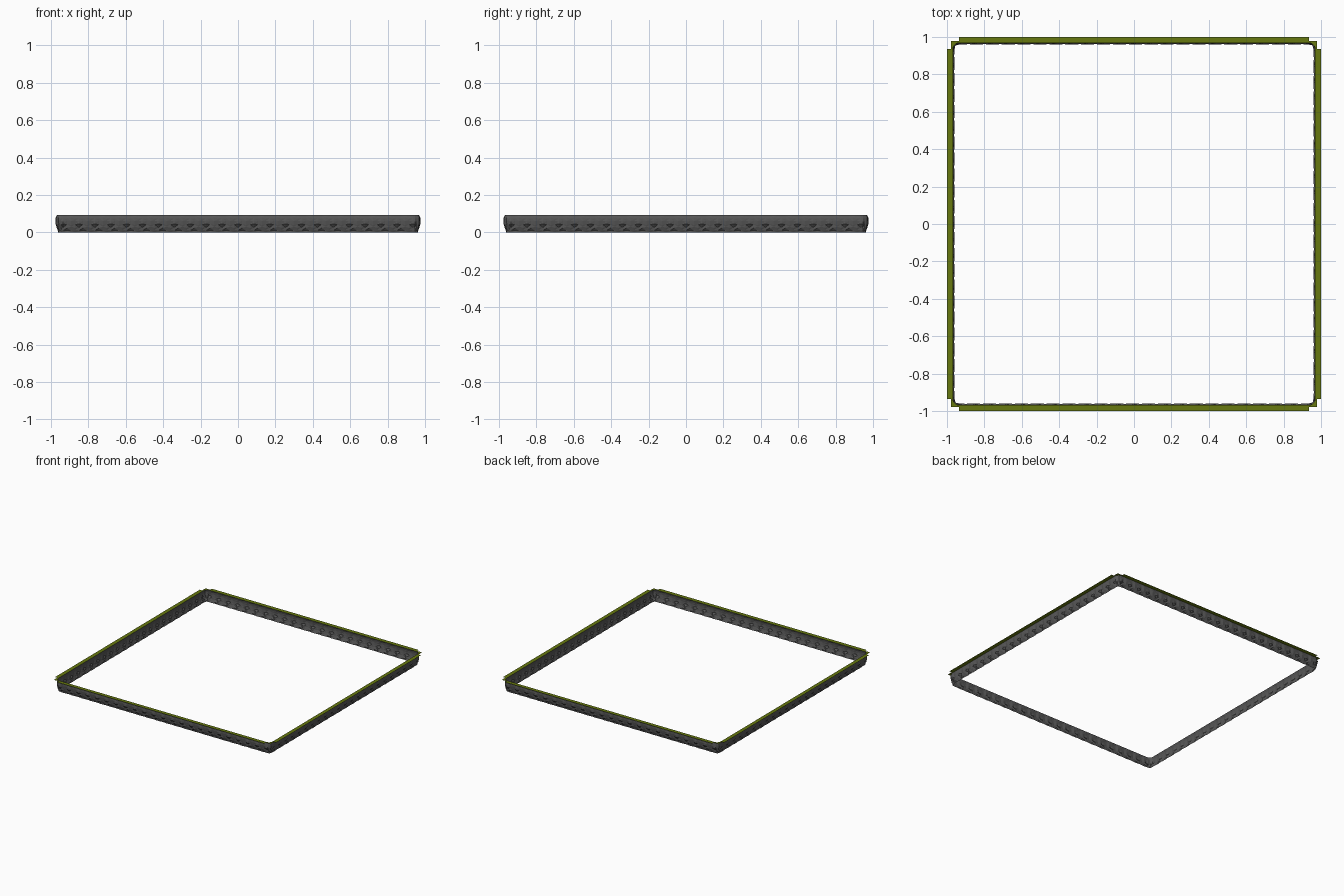
import bpy, bmesh, math, random
from mathutils import Vector, Matrix

if "Cube" in bpy.data.objects:
    bpy.data.objects.remove(bpy.data.objects["Cube"])

random.seed(4)
TOP = 0.093      # height of the cliff
HALF = 0.935     # half length of each straight run
LIP = 0.968      # inner edge of the grass
TILES, COLS = 22, 4


def material(name, rgb):
    m = bpy.data.materials.new(name)
    m.diffuse_color = (*rgb, 1)
    m.use_nodes = True
    m.node_tree.nodes["Principled BSDF"].inputs["Base Color"].default_value = m.diffuse_color
    return m


rock = material("dark grey rock", (0.095, 0.095, 0.095))
grass = material("olive grass", (0.135, 0.19, 0.005))


def finish(bm, name, mat):
    me = bpy.data.meshes.new(name)
    bm.to_mesh(me)
    bm.free()
    me.materials.append(mat)
    ob = bpy.data.objects.new(name, me)
    bpy.context.collection.objects.link(ob)
    return ob


# Cliff profile: (distance from centre, height), foot steps inwards
profile = [(0.961, 0), (0.963, 0.013), (0.967, 0.027), (0.973, 0.042),
           (0.973, 0.06), (0.972, 0.077), (LIP, TOP)]
# Rock relief repeats for every tile
relief = [[(random.uniform(-0.004, 0.004), random.uniform(-0.004, 0.004))
           for r in profile] for c in range(COLS)]

# Path of one side plus one corner: point, outward direction
path = []
n = TILES * COLS
for i in range(n):
    path.append((Vector((-HALF + 2 * HALF * i / n, 0)), Vector((0, 1))))
for i in range(5):
    a = math.radians(90 - 90 * i / 5)
    path.append((Vector((HALF, 0)), Vector((math.cos(a), math.sin(a)))))

# Rock cliff running around the whole square, as a faceted sheet
bm = bmesh.new()
rings = []
for k in range(4):
    rot = Matrix.Rotation(-k * math.pi / 2, 3, 'Z')
    for i, (p, d) in enumerate(path):
        ring = []
        for r, (dist, z) in enumerate(profile):
            jo, jz = relief[i % COLS][r]
            if r in (0, len(profile) - 1):
                jz = 0
            if r == len(profile) - 1:
                jo = 0
            reach = dist + jo - HALF
            q = Vector((p.x + d.x * reach, HALF + d.y * reach, z + jz))
            ring.append(bm.verts.new(rot @ q))
        rings.append(ring)
for i, a in enumerate(rings):
    b = rings[(i + 1) % len(rings)]
    for r in range(len(profile) - 1):
        bm.faces.new((a[r], b[r], b[r + 1], a[r + 1]))
bmesh.ops.triangulate(bm, faces=bm.faces[:])
# Normals point inwards, towards the enclosed ground
bm.normal_update()
for f in bm.faces:
    c = f.calc_center_median()
    if f.normal.x * c.x + f.normal.y * c.y > 0:
        f.normal_flip()
finish(bm, "rock_cliff", rock)


# Flat grass strips along the sides and small grass corners
def flat_piece(name, pts, k):
    rot = Matrix.Rotation(-k * math.pi / 2, 3, 'Z')
    bm = bmesh.new()
    f = bm.faces.new([bm.verts.new(rot @ Vector((x, y, TOP))) for x, y in pts])
    f.normal_update()
    if f.normal.z < 0:
        f.normal_flip()
    finish(bm, name, grass)


arc = [(HALF + (LIP - HALF) * math.cos(math.radians(18 * i)),
        HALF + (LIP - HALF) * math.sin(math.radians(18 * i))) for i in range(6)]
for k, side in enumerate(("back", "right", "front", "left")):
    flat_piece("grass_strip_" + side,
               [(-HALF, LIP), (HALF, LIP), (HALF, 1), (-HALF, 1)], k)
    flat_piece("grass_corner_" + side,
               arc + [(HALF, 0.979), (0.979, 0.979), (0.979, HALF)], k)
